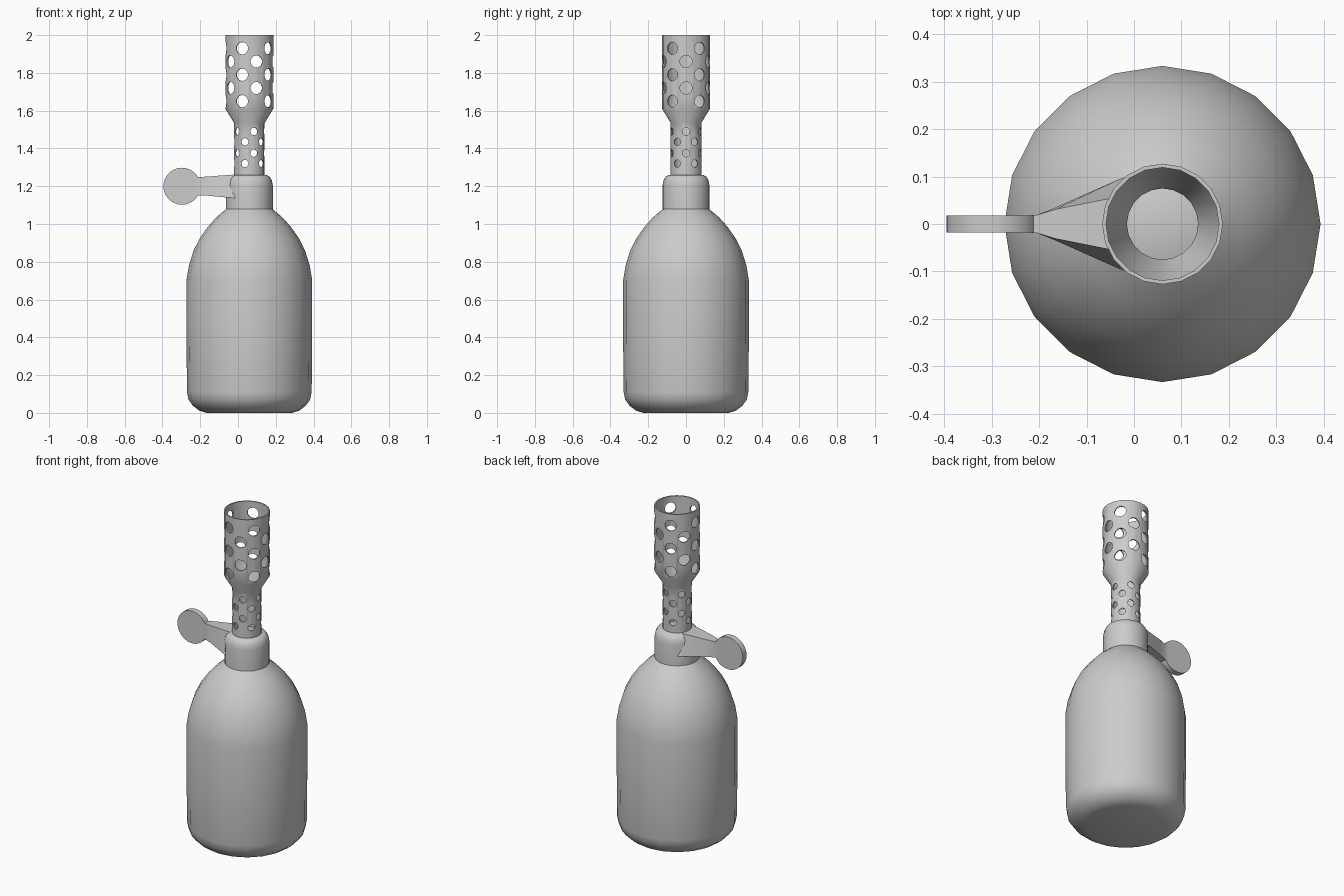
import bpy, bmesh
from math import sin, cos, pi, radians
from mathutils import Vector, Matrix

if "Cube" in bpy.data.objects:
    bpy.data.objects.remove(bpy.data.objects["Cube"])

AXIS = 0.06  # x position of the bottle's axis


def finish(name, bm, angle=40):
    bmesh.ops.recalc_face_normals(bm, faces=bm.faces)
    me = bpy.data.meshes.new(name)
    bm.to_mesh(me)
    bm.free()
    ob = bpy.data.objects.new(name, me)
    bpy.context.collection.objects.link(ob)
    smooth(ob, angle)
    return ob


def smooth(ob, angle):
    bpy.ops.object.select_all(action='DESELECT')
    ob.select_set(True)
    bpy.context.view_layer.objects.active = ob
    bpy.ops.object.shade_smooth_by_angle(angle=radians(angle))


def revolve(profile, sides=20, closed=False):
    """Turn (radius, z) points about the axis; closed joins last ring to first."""
    bm = bmesh.new()
    rings = [[bm.verts.new((AXIS + r * cos(2 * pi * i / sides),
                            r * sin(2 * pi * i / sides), z))
              for i in range(sides)] for r, z in profile]
    pairs = list(zip(rings, rings[1:]))
    if closed:
        pairs.append((rings[-1], rings[0]))
    else:
        bm.faces.new(rings[0])
        bm.faces.new(rings[-1])
    for a, b in pairs:
        for i in range(sides):
            j = (i + 1) % sides
            bm.faces.new((a[i], a[j], b[j], b[i]))
    return bm


def add_holes(bm, tube_r, hole_r, even_z, odd_z):
    """Radial cutters in ten columns, alternating between two sets of heights."""
    for k in range(10):
        a = radians(-18 + 36 * k)
        d = Vector((sin(a), -cos(a), 0))
        rot = d.to_track_quat('Z', 'Y').to_matrix().to_4x4()
        for z in (odd_z if k % 2 else even_z):
            pos = Vector((AXIS, 0, z)) + d * tube_r
            bmesh.ops.create_cone(bm, cap_ends=True, segments=14, radius1=hole_r,
                                  radius2=hole_r, depth=tube_r * 0.6,
                                  matrix=Matrix.Translation(pos) @ rot)


# Bottle body
finish("bottle_body", revolve([
    (0.225, 0), (0.265, 0.012), (0.298, 0.037), (0.322, 0.07), (0.33, 0.11),
    (0.333, 0.40), (0.333, 0.70), (0.320, 0.78), (0.295, 0.86), (0.262, 0.925),
    (0.220, 0.985), (0.175, 1.035), (0.122, 1.08)]))

# Collar
finish("collar", revolve([
    (0.124, 1.06), (0.124, 1.205), (0.119, 1.232), (0.108, 1.250), (0.093, 1.259)]))

# Perforated tube: thin wall, narrow below and wide above
tube = finish("perforated_tube", revolve([
    (0.081, 1.25), (0.081, 1.535), (0.127, 1.61), (0.127, 2.0),
    (0.119, 2.0), (0.119, 1.613), (0.075, 1.54), (0.075, 1.25)], closed=True))
bm = bmesh.new()
add_holes(bm, 0.123, 0.033, (1.93, 1.79, 1.65), (1.86, 1.72))
add_holes(bm, 0.078, 0.02, (1.435, 1.32), (1.49, 1.375))
cutter = finish("hole_cutter", bm)
cutter.hide_render = True
cut = tube.modifiers.new("holes", 'BOOLEAN')
cut.operation, cut.solver, cut.object = 'DIFFERENCE', 'EXACT', cutter
bpy.context.view_layer.objects.active = tube
bpy.ops.object.modifier_move_to_index(modifier=cut.name, index=0)
bpy.ops.object.modifier_apply(modifier=cut.name)
bpy.data.objects.remove(cutter)
smooth(tube, 40)

# Lever arm: lofted sections (x, top half width, bottom half width, top z, bottom z)
bm = bmesh.new()
sections = [(-0.225, 0.018, 0.018, 1.248, 1.15), (-0.205, 0.019, 0.019, 1.248, 1.15),
            (-0.165, 0.031, 0.035, 1.251, 1.15), (-0.03, 0.058, 0.095, 1.261, 1.138),
            (0.0, 0.05, 0.104, 1.258, 1.137)]
loops = [[bm.verts.new(p) for p in ((x, -t, zt), (x, t, zt), (x, b, zb), (x, -b, zb))]
         for x, t, b, zt, zb in sections]
for a, b in zip(loops, loops[1:]):
    for i in range(4):
        j = (i + 1) % 4
        bm.faces.new((a[i], a[j], b[j], b[i]))
bm.faces.new(loops[0])
bm.faces.new(loops[-1])
finish("lever_arm", bm, 20)

# Lever disc
bm = bmesh.new()
bmesh.ops.create_cone(bm, cap_ends=True, segments=28, radius1=0.098, radius2=0.098,
                      depth=0.036, matrix=Matrix.Translation((-0.297, 0, 1.2))
                      @ Matrix.Rotation(pi / 2, 4, 'X'))
finish("lever_disc", bm)
